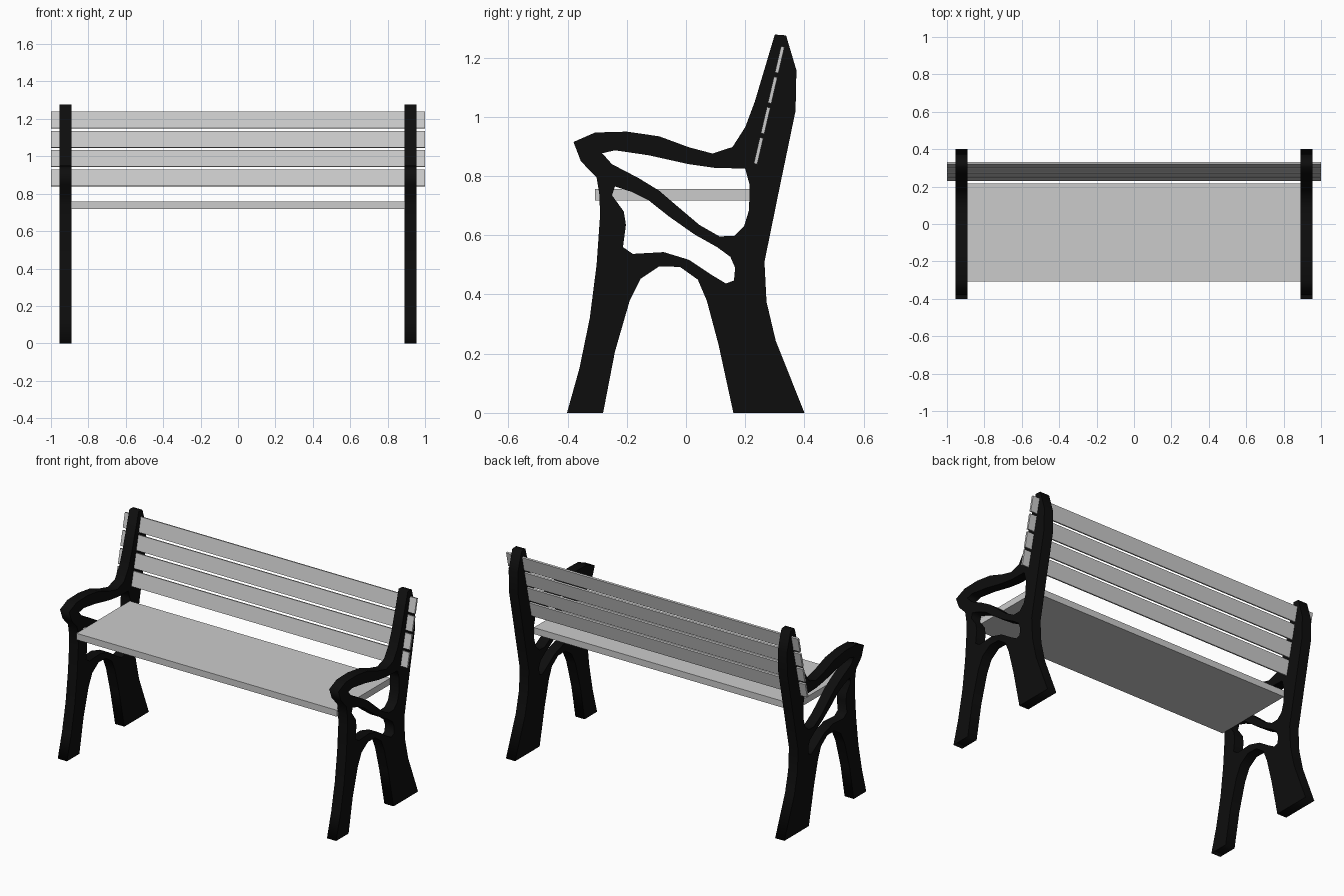
import bpy
from math import radians, atan2

iron = bpy.data.materials.new("black_iron")
iron.diffuse_color = (0.004, 0.004, 0.004, 1)

# Side frame profile in (y, z): outer edge and the two openings
outline = [(-.402, 0), (-.36, .15), (-.325, .32), (-.302, .5), (-.29, .67), (-.293, .74),
           (-.302, .795), (-.355, .85), (-.38, .915), (-.307, .947), (-.2, .95), (-.09, .934),
           (.01, .897), (.09, .876), (.157, .898), (.2, .965), (.232, 1.05), (.3, 1.278),
           (.338, 1.275), (.373, 1.157), (.37, 1.02), (.318, .77), (.265, .51), (.272, .375),
           (.303, .244), (.4, 0), (.16, 0), (.11, .23), (.07, .38), (.04, .45), (-.02, .493),
           (-.09, .495), (-.153, .453), (-.19, .38), (-.24, .207), (-.28, 0)]
arm_opening = [(-.283, .877), (-.24, .887), (-.125, .87), (.01, .84), (.095, .828), (.2, .825),
               (.215, .77), (.213, .685), (.196, .63), (.163, .598), (.113, .596), (.045, .635),
               (-.02, .69), (-.09, .75), (-.16, .793), (-.25, .84)]
low_opening = [(-.24, .765), (-.25, .735), (-.21, .68), (-.203, .635), (-.213, .56),
               (-.18, .537), (-.075, .543), (.01, .517), (.085, .467), (.135, .437),
               (.162, .447), (.166, .49), (.15, .527), (.105, .56), (.03, .602),
               (-.057, .663), (-.125, .717), (-.185, .747)]


def side_frame(name, x):
    cu = bpy.data.curves.new(name, 'CURVE')
    cu.dimensions = '2D'
    cu.fill_mode = 'BOTH'
    cu.extrude = 0.0315
    for pts in (outline, arm_opening, low_opening):
        sp = cu.splines.new('POLY')
        sp.points.add(len(pts) - 1)
        for p, (y, z) in zip(sp.points, pts):
            p.co = (y, z, 0, 1)
        sp.use_cyclic_u = True
    cu.materials.append(iron)
    ob = bpy.data.objects.new(name, cu)
    bpy.context.collection.objects.link(ob)
    ob.rotation_euler = (radians(90), 0, radians(90))
    ob.location.x = x
    bpy.ops.object.select_all(action='DESELECT')
    ob.select_set(True)
    bpy.context.view_layer.objects.active = ob
    bpy.ops.object.convert(target='MESH')


def box(name, size, loc, tilt=0):
    bpy.ops.mesh.primitive_cube_add(size=1, location=loc, rotation=(tilt, 0, 0))
    ob = bpy.context.object
    ob.name = name
    ob.scale = size


# Cast iron ends
side_frame("left_frame", -0.9225)
side_frame("right_frame", 0.9225)

# Seat board between the frames
box("seat", (1.785, 0.523, 0.04), (0, -0.046, 0.737))

# Four tilted back slats running through the frames
y0, z0, y1, z1 = 0.245, 0.885, 0.3165, 1.193
tilt = -atan2(y1 - y0, z1 - z0)
for i in range(4):
    t = i / 3
    box(f"back_slat_{i + 1}", (2, 0.012, 0.0905),
        (0, y0 + (y1 - y0) * t, z0 + (z1 - z0) * t), tilt)
